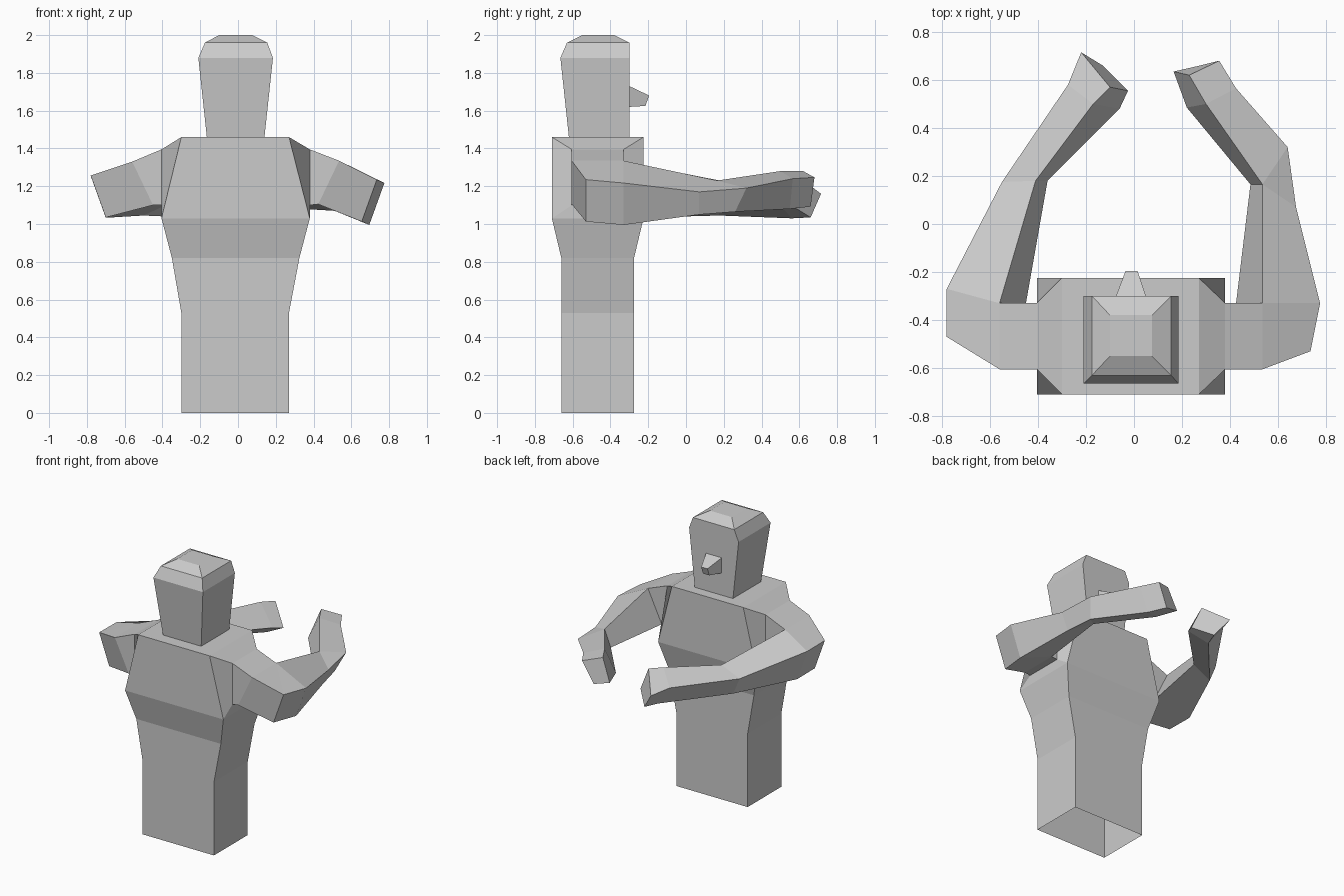
import bpy
import bmesh

cube = bpy.data.objects.get("Cube")
if cube:
    bpy.data.objects.remove(cube, do_unlink=True)

# One plain grey for everything
GREY = (0.6, 0.6, 0.6, 1)
grey = bpy.data.materials.new("plain_grey")
grey.use_nodes = True
grey.diffuse_color = GREY
grey.node_tree.nodes["Principled BSDF"].inputs["Base Color"].default_value = GREY


def loft(name, rings, cap_start=False, cap_end=True, skip=None):
    """Join four-cornered rings with flat faces; skip drops faces by a rule."""
    bm = bmesh.new()
    rows = [[bm.verts.new(p) for p in ring] for ring in rings]
    for a, b in zip(rows, rows[1:]):
        for i in range(4):
            j = (i + 1) % 4
            bm.faces.new((a[i], a[j], b[j], b[i]))
    if cap_start:
        bm.faces.new(rows[0])
    if cap_end:
        bm.faces.new(rows[-1])
    bmesh.ops.remove_doubles(bm, verts=bm.verts, dist=0.0005)
    bmesh.ops.recalc_face_normals(bm, faces=bm.faces)
    if skip:
        bm.normal_update()
        hidden = [f for f in bm.faces if skip(f)]
        bmesh.ops.delete(bm, geom=hidden, context="FACES")
    mesh = bpy.data.meshes.new(name)
    bm.to_mesh(mesh)
    bm.free()
    mesh.materials.append(grey)
    obj = bpy.data.objects.new(name, mesh)
    bpy.context.collection.objects.link(obj)
    return obj


def level(z, x0, x1, y0, y1):
    return [(x0, y0, z), (x1, y0, z), (x1, y1, z), (x0, y1, z)]


# Torso: open underneath, open where the shoulders join
loft("torso", [
    level(0, -0.3, 0.27, -0.66, -0.275),
    level(0.53, -0.3, 0.27, -0.66, -0.275),
    level(0.82, -0.35, 0.325, -0.66, -0.275),
    level(1.03, -0.405, 0.38, -0.71, -0.225),
    level(1.46, -0.3, 0.27, -0.71, -0.225),
], skip=lambda f: abs(f.normal.x) > 0.8 and f.calc_center_median().z > 1.1)

# Head: wider at the brow, with a bevelled crown
loft("head", [
    level(1.46, -0.165, 0.14, -0.62, -0.3),
    level(1.88, -0.21, 0.185, -0.665, -0.3),
    level(1.96, -0.175, 0.155, -0.63, -0.3),
    level(2, -0.1, 0.075, -0.55, -0.38),
])

# Nose: tapered block on the face
loft("nose", [
    [(-0.075, -0.3, 1.62), (0.05, -0.3, 1.62), (0.05, -0.3, 1.73), (-0.075, -0.3, 1.73)],
    [(-0.035, -0.215, 1.625), (0.015, -0.215, 1.625), (0.015, -0.195, 1.68), (-0.035, -0.195, 1.68)],
])


def arm(name, side, stations):
    """Station: inner top, outer top, then the drop to the bottom edge (inward, y, z)."""
    rings = []
    for inner, outer, drop_in, *rest in stations:
        drop_out = rest[0] if rest else drop_in

        def place(p, d=(0, 0, 0)):
            return (side * (p[0] - d[0]), p[1] + d[1], p[2] + d[2])
        rings.append([place(inner), place(outer), place(outer, drop_out), place(inner, drop_in)])
    return loft(name, rings)


# Right arm: shoulder, elbow, forearm, hand
bend, bend_drop = (0.56, -0.33, 1.33), (0.11, 0, -0.23)
elbow_drop = (0.08, 0, -0.222)
arm("right_arm", -1, [
    ((0.3, -0.225, 1.46), (0.3, -0.71, 1.46), (-0.105, 0, -0.43)),
    ((0.405, -0.33, 1.395), (0.405, -0.605, 1.395), (0, 0, -0.295)),
    (bend, (0.56, -0.605, 1.33), bend_drop),
    (bend, (0.78, -0.47, 1.257), bend_drop, elbow_drop),
    (bend, (0.78, -0.27, 1.255), bend_drop, elbow_drop),
    ((0.41, 0.18, 1.23), (0.55, 0.175, 1.165), (0.05, 0, -0.12)),
    ((0.17, 0.5, 1.27), (0.275, 0.58, 1.18), (0.11, -0.02, -0.15)),
    ((0.1, 0.57, 1.27), (0.22, 0.715, 1.16), (0.075, -0.015, -0.17), (0.09, -0.055, -0.125)),
])

# Left arm: same build, with a sharper bend at the wrist
bend, wrist = (0.535, -0.33, 1.335), (0.535, 0.165, 1.23)
wrist_drop = (0.05, 0, -0.12)
arm("left_arm", 1, [
    ((0.27, -0.225, 1.46), (0.27, -0.71, 1.46), (-0.11, 0, -0.43)),
    ((0.38, -0.33, 1.395), (0.38, -0.605, 1.395), (0, 0, -0.295)),
    (bend, (0.535, -0.605, 1.335), bend_drop),
    (bend, (0.735, -0.53, 1.235), bend_drop, elbow_drop),
    (bend, (0.775, -0.33, 1.217), bend_drop, elbow_drop),
    (wrist, (0.675, 0.07, 1.17), wrist_drop),
    (wrist, (0.64, 0.32, 1.19), wrist_drop, (0.05, -0.06, -0.125)),
    ((0.3, 0.5, 1.28), (0.425, 0.565, 1.24), (0.08, -0.015, -0.16)),
    ((0.23, 0.62, 1.28), (0.355, 0.68, 1.247), (0.065, 0.015, -0.16), (0.08, -0.02, -0.155)),
])
